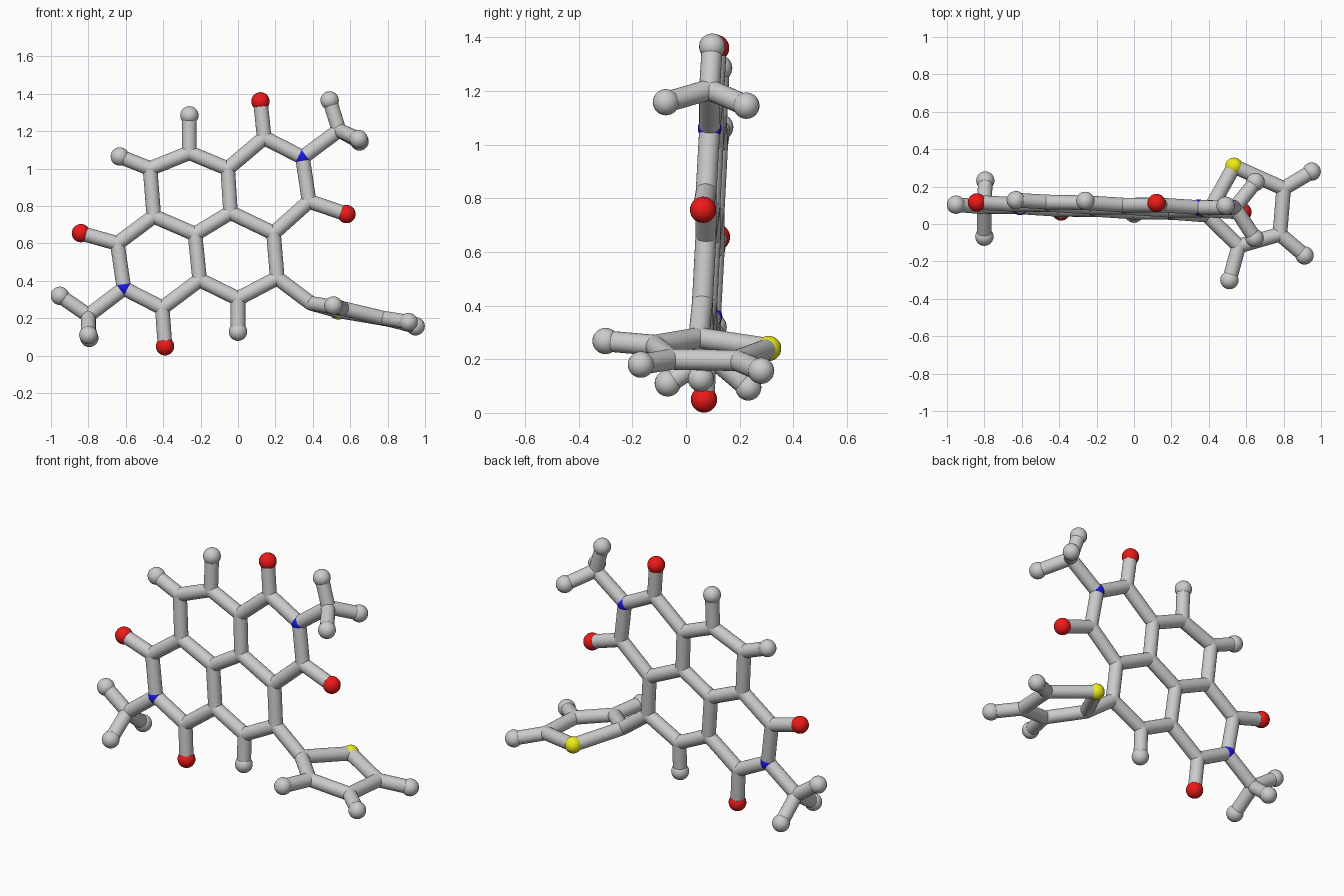
import bpy
from mathutils import Vector

if "Cube" in bpy.data.objects:
    bpy.data.objects.remove(bpy.data.objects["Cube"])

STICK, BALL, JOINT = 0.039, 0.049, 0.039

def material(name, rgb):
    m = bpy.data.materials.new(name)
    m.diffuse_color = (*rgb, 1)
    m.use_nodes = True
    m.node_tree.nodes["Principled BSDF"].inputs["Base Color"].default_value = m.diffuse_color
    return m

RED = material("red", (0.85, 0.01, 0.01))
BLUE = material("blue", (0.01, 0.01, 0.75))
YELLOW = material("yellow", (0.85, 0.85, 0.01))

def flat(x, z):
    # point on the slightly tilted plane of the fused rings
    return Vector((x, 0.049 - 0.04 * x + 0.05 * z, z))

def finish(name, mat=None):
    ob = bpy.context.object
    ob.name = name
    if mat:
        ob.data.materials.append(mat)
    bpy.ops.object.shade_smooth_by_angle()

def ball(name, p, r, mat=None):
    bpy.ops.mesh.primitive_uv_sphere_add(segments=24, ring_count=14, radius=r, location=p)
    finish(name, mat)

def stick(name, a, b):
    d = b - a
    bpy.ops.mesh.primitive_cylinder_add(vertices=24, radius=STICK, depth=d.length,
        location=(a + b) / 2, rotation=d.to_track_quat('Z', 'Y').to_euler())
    finish(name)

# ring joints lying in the plane
P = {k: flat(*v) for k, v in {
    'c1': (-.47, 1.0), 'c2': (-.26, 1.085), 'c3': (-.055, 1.0), 'c4': (.14, 1.165),
    'n1': (.345, 1.06), 'c5': (.38, .825), 'c6': (.19, .655), 'c7': (-.04, .765),
    'c8': (-.23, .65), 'c9': (-.45, .745), 'c10': (-.645, .6), 'n2': (-.61, .36),
    'c11': (-.405, .255), 'c12': (-.205, .405), 'c13': (0, .305), 'c14': (.21, .415),
    'm1': (.54, 1.205), 'm2': (-.8, .215),
    'h1': (-.632, 1.065), 'h2': (-.26, 1.285), 'h13': (0, .128),
    'o1': (.12, 1.36), 'o2': (.58, .757), 'o3': (-.84, .655), 'o4': (-.39, .05),
    'h3': (.49, 1.365), 'h4': (-.952, .32), 't1': (.39, .28)}.items()}

# methyl ends and the twisted five-sided ring
P.update({k: Vector(v) for k, v in {
    'h5': (.645, -.075, 1.158), 'h6': (.65, .225, 1.145),
    'h7': (-.8, -.068, .11), 'h8': (-.795, .232, .095),
    's': (.535, .308, .24), 't2': (.8, .19, .195), 't3': (.78, -.055, .2),
    't4': (.56, -.118, .252), 'h9': (.95, .28, .157), 'h10': (.912, -.168, .18),
    'h11': (.51, -.3, .268)}.items()})

# chains of bonds
CHAINS = ["c1 c2 c3 c7 c8 c9 c1", "c3 c4 n1 c5 c6 c7", "c9 c10 n2 c11 c12 c8",
          "c12 c13 c14 c6", "c14 t1 s t2 t3 t4 t1", "c1 h1", "c2 h2", "c13 h13",
          "c4 o1", "c5 o2", "c10 o3", "c11 o4", "n1 m1 h3", "n2 m2 h4",
          "h5 m1 h6", "h7 m2 h8", "t2 h9", "t3 h10", "t4 h11"]
for chain in CHAINS:
    ks = chain.split()
    for a, b in zip(ks, ks[1:]):
        stick(f"bond_{a}_{b}", P[a], P[b])

# balls and joints
STYLE = {'h': ("end_ball", BALL, None), 'o': ("red_ball", BALL, RED),
         'n': ("blue_joint", 0.044, BLUE), 's': ("yellow_ball", 0.047, YELLOW)}
for k, p in P.items():
    name, r, mat = STYLE.get(k[0], ("grey_joint", JOINT, None))
    ball(f"{name}_{k}", p, r, mat)
